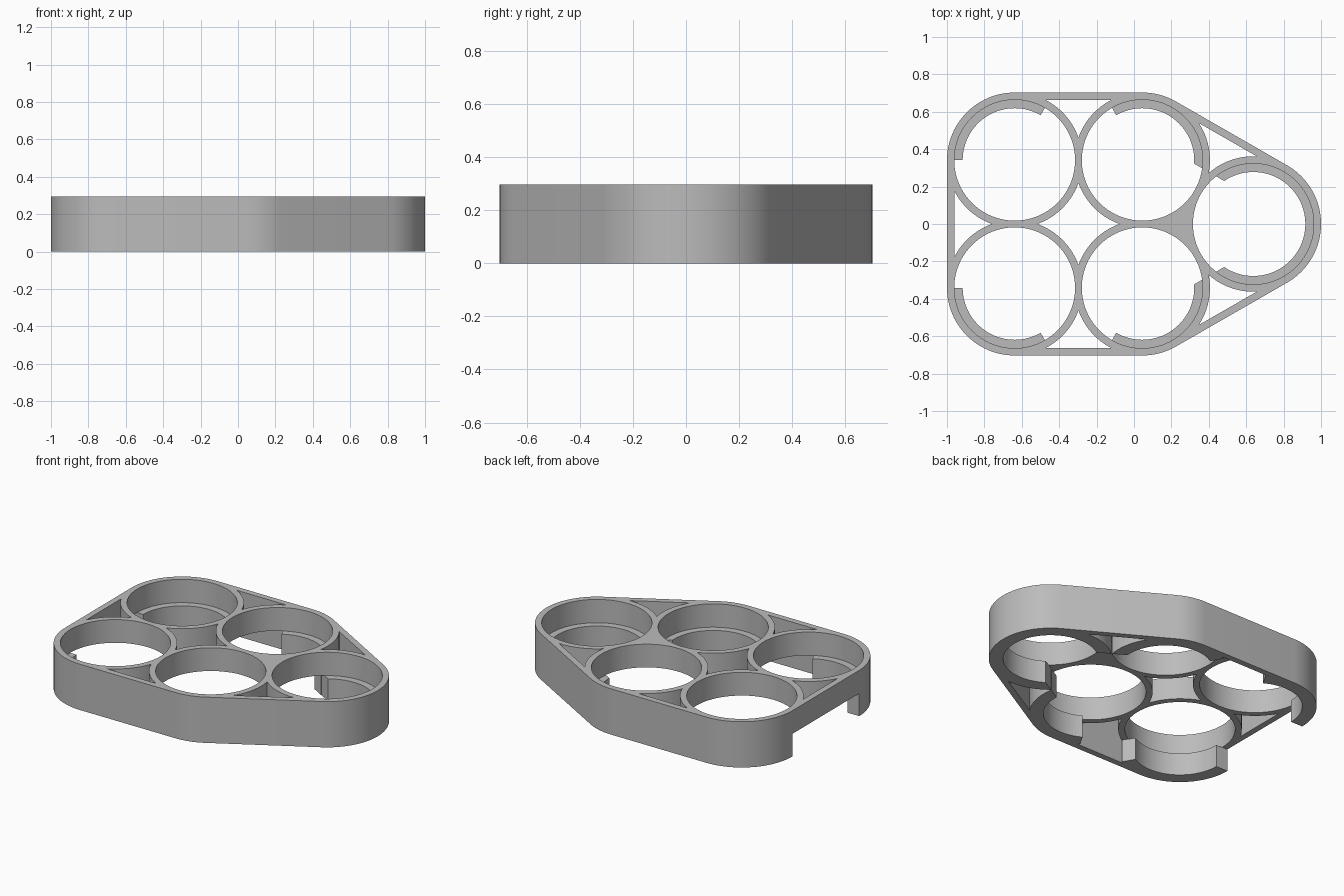
import bpy, bmesh, math
from mathutils import Vector
from mathutils.geometry import convex_hull_2d

if "Cube" in bpy.data.objects:
    bpy.data.objects.remove(bpy.data.objects["Cube"])

R_OUT, R_IN, R_LIP = 0.362, 0.323, 0.278   # tube outside, tube bore, lip bore
HEIGHT, LEDGE = 0.296, 0.145
CELLS = [(-0.638, 0.341), (0.044, 0.341), (0.638, 0), (0.044, -0.341), (-0.638, -0.341)]
SIDES = 96

grey = bpy.data.materials.new("grey_plastic")
grey.diffuse_color = (0.5, 0.5, 0.5, 1)
grey.use_nodes = True
grey.node_tree.nodes["Principled BSDF"].inputs["Base Color"].default_value = grey.diffuse_color


def circle(c, r):
    return [(c[0] + r * math.cos(2 * math.pi * i / SIDES),
             c[1] + r * math.sin(2 * math.pi * i / SIDES)) for i in range(SIDES)]


def outline(r):
    """Rounded outline wrapped around all cells."""
    pts = [Vector(p) for c in CELLS for p in circle(c, r)]
    return [pts[i] for i in convex_hull_2d(pts)]


def prism(name, pts, z0, z1, helper=True):
    bm = bmesh.new()
    face = bm.faces.new([bm.verts.new((p[0], p[1], z0)) for p in pts])
    top = bmesh.ops.extrude_face_region(bm, geom=[face])["geom"]
    bmesh.ops.translate(bm, vec=(0, 0, z1 - z0),
                        verts=[v for v in top if isinstance(v, bmesh.types.BMVert)])
    bmesh.ops.recalc_face_normals(bm, faces=bm.faces)
    mesh = bpy.data.meshes.new(name)
    bm.to_mesh(mesh)
    bm.free()
    mesh.materials.append(grey)
    obj = bpy.data.objects.new(name, mesh)
    bpy.context.collection.objects.link(obj)
    obj.hide_render = helper
    return obj


def cut(target, cutter):
    """Subtract the cutter, then discard it."""
    bpy.context.view_layer.objects.active = target
    mod = target.modifiers.new("cut", "BOOLEAN")
    mod.operation, mod.solver, mod.object = "DIFFERENCE", "EXACT", cutter
    bpy.ops.object.modifier_apply(modifier=mod.name)
    bpy.data.objects.remove(cutter)


# Gaps between the tubes and the outer wall
gaps = prism("gap_cutter", outline(R_IN), -0.1, 0.5)
for c in CELLS:
    cut(gaps, prism("tube_keep", circle(c, R_OUT), -0.2, 0.6))
cut(gaps, prism("web_keep", CELLS[1:4], -0.3, 0.7))   # solid web between three tubes

# Holder body with bores and supporting lips
holder = prism("battery_holder", outline(R_OUT), 0, HEIGHT, helper=False)
cut(holder, gaps)
for c in CELLS:
    cut(holder, prism("bore_cutter", circle(c, R_IN), LEDGE, 0.5))
    cut(holder, prism("lip_cutter", circle(c, R_LIP), -0.1, 0.4))

# Underside recess: leaves lips only along the outer wall, open on the left
half = [(-1.1, 0.341), (-0.638, 0.341), (-0.457, 0.655), (-0.137, 0.655),
        (0.044, 0.341), (0.105, 0.447), (0.70, 0.105)]
recess = half + [(x, -y) for x, y in reversed(half)]
cut(holder, prism("recess_cutter", recess, -0.15, LEDGE + 0.001))

# Smooth curved walls with crisp rims
bpy.ops.object.select_all(action="DESELECT")
holder.select_set(True)
bpy.context.view_layer.objects.active = holder
bpy.ops.object.shade_smooth_by_angle(angle=math.radians(30))
